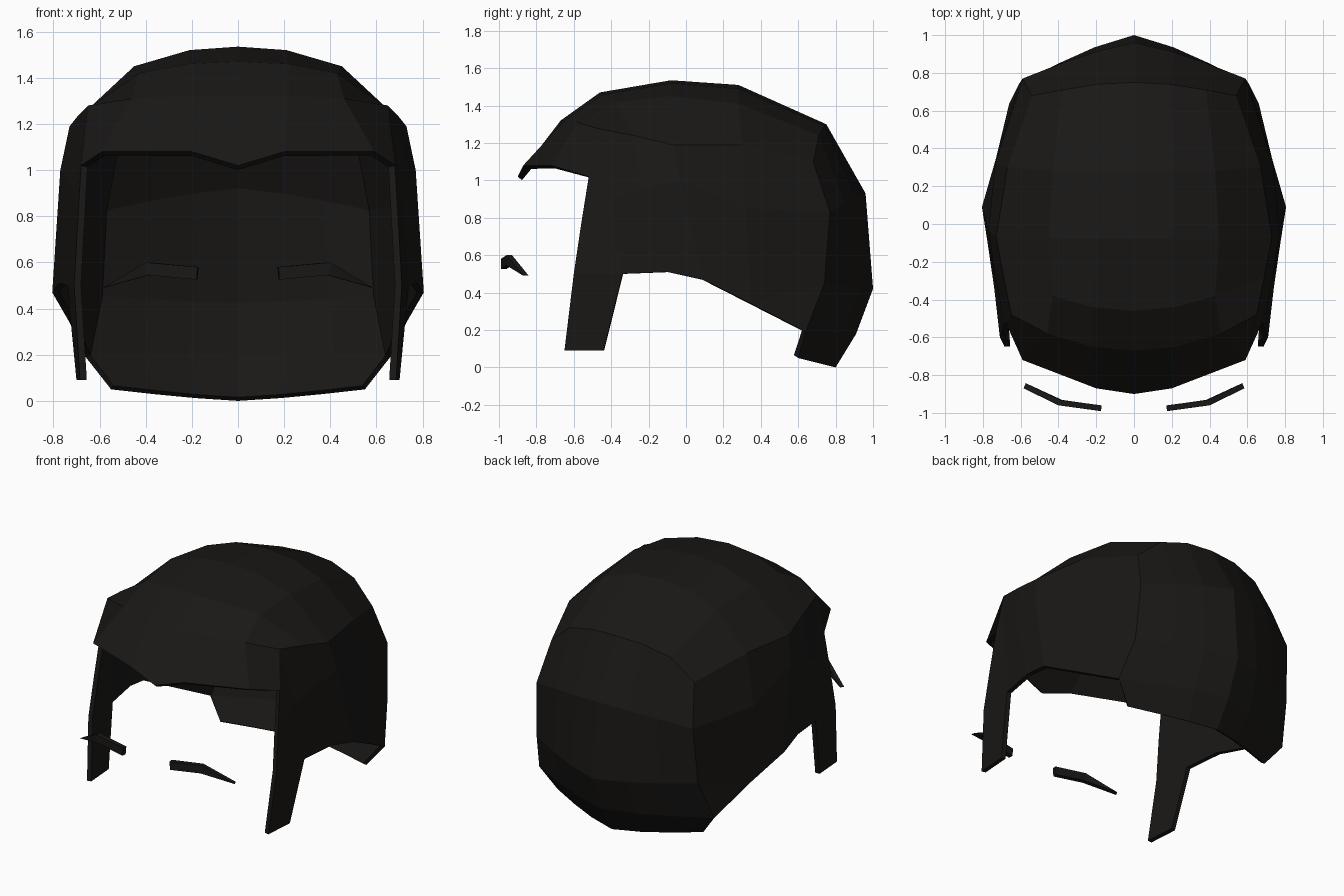
import bpy, bmesh
from mathutils import Vector

if "Cube" in bpy.data.objects:
    bpy.data.objects.remove(bpy.data.objects["Cube"])

dark = bpy.data.materials.new("dark_hair")
dark.diffuse_color = (0.010, 0.009, 0.008, 1)
dark.use_nodes = True
dark.node_tree.nodes["Principled BSDF"].inputs["Base Color"].default_value = dark.diffuse_color


def add_half_shell(name, rows, thickness):
    """Skin neighbouring rows of points, mirror across x, thicken inwards."""
    bm = bmesh.new()
    for strip in rows:
        grid = [[bm.verts.new(p) for p in row] for row in strip]
        for a, b in zip(grid, grid[1:]):
            for i in range(min(len(a), len(b)) - 1):
                quad = [a[i], a[i + 1], b[i + 1], b[i]]
                face = []
                for v in quad:
                    if all((v.co - f.co).length > 1e-5 for f in face):
                        face.append(v)
                if len(face) > 2:
                    bm.faces.new(face)
    bmesh.ops.remove_doubles(bm, verts=bm.verts[:], dist=1e-4)
    loose = [v for v in bm.verts if not v.link_faces]
    bmesh.ops.delete(bm, geom=loose, context='VERTS')
    mesh = bpy.data.meshes.new(name)
    bm.to_mesh(mesh)
    bm.free()
    ob = bpy.data.objects.new(name, mesh)
    bpy.context.collection.objects.link(ob)
    mesh.materials.append(dark)
    mirror = ob.modifiers.new("mirror", 'MIRROR')
    mirror.use_clip = True
    solid = ob.modifiers.new("thickness", 'SOLIDIFY')
    solid.thickness = thickness
    solid.offset = -1
    return ob


# Crown rows: each runs from the centre line down to the side rim
fringe = [(0, -.90, 1.02), (.20, -.87, 1.08), (.59, -.72, 1.08), (.68, -.52, 1.02),
          (.695, -.56, .77), (.71, -.60, .50), (.685, -.65, .09)]
brow_line = [(0, -.67, 1.32), (.22, -.65, 1.32), (.46, -.58, 1.31), (.65, -.48, 1.28),
             (.71, -.40, .90), (.74, -.34, .50), (.70, -.44, .09)]
front_top = [(0, -.46, 1.47), (.22, -.44, 1.46), (.43, -.38, 1.42), (.69, -.28, 1.24),
             (.74, -.25, .95), (.775, -.10, .51)]
crown = [(0, -.08, 1.535), (.21, -.08, 1.52), (.45, -.08, 1.45), (.73, -.07, 1.19),
         (.77, -.03, 1.0), (.805, .09, .47)]
rear_top = [(0, .28, 1.51), (.21, .28, 1.49), (.43, .28, 1.41), (.67, .30, 1.19),
            (.735, .32, .85), (.73, .35, .34), (.73, .35, .34)]
rear_corner = [(0, .75, 1.30), (.19, .74, 1.29), (.38, .71, 1.24), (.54, .68, 1.10),
               (.59, .77, .83), (.61, .74, .45), (.66, .64, .19)]

# Back wall: rows run from the centre line round to the rear corner
centre = [(.96, .93), (1.0, .42), (.91, .18), (.80, 0)]
corners = rear_corner[4:] + [(.55, .60, .05)]
back = [rear_corner[:4]]
for (cy, cz), corner in zip(centre, corners):
    row = []
    for t in (0, .34, .65, 1):
        p = Vector((0, cy, cz)).lerp(Vector(corner), t ** 1.3)
        p.x = corner[0] * t
        row.append(tuple(p))
    back.append(row)

add_half_shell("hair", [[fringe, brow_line, front_top, crown, rear_top, rear_corner], back], .03)

# Eyebrows: a tapered bent strip on each side
brow_top = [(.175, -.99, .58), (.40, -.96, .60), (.585, -.87, .49)]
brow_bottom = [(.18, -.99, .525), (.39, -.96, .545), (.585, -.87, .49)]
add_half_shell("eyebrows", [[brow_bottom, brow_top]], .03)
